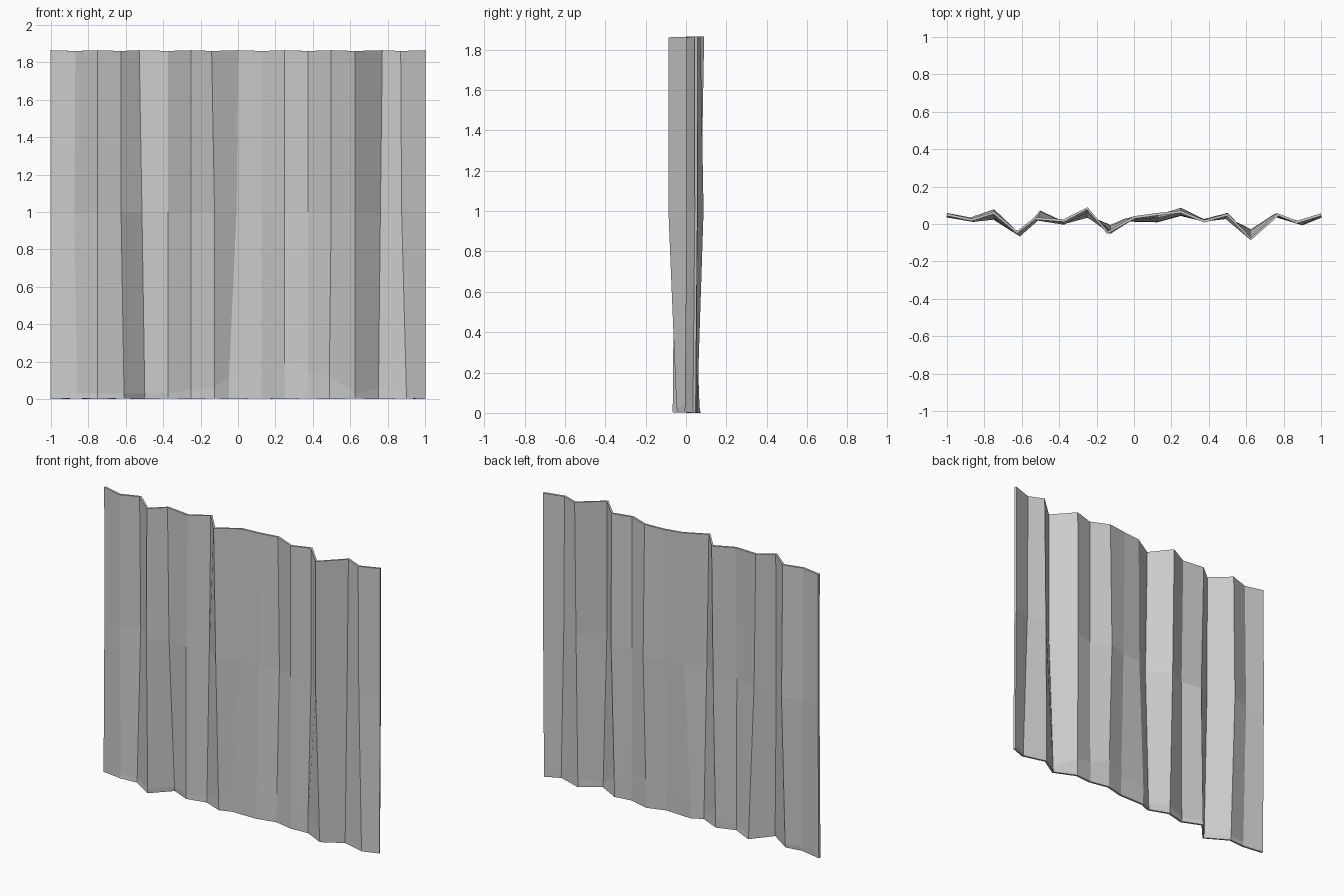
import bpy, bmesh

# Pleat depth (y) along the width, one value every 0.125 units
TOP = [.050, .022, .060, -.045, .030, .018, .083, -.045, .035, .052, .065, .015, .050, -.080, .050, .010, .050]
MID = [.052, .028, .072, -.050, .025, .003, .068, -.045, .030, .040, .080, .018, .053, -.080, .050, .010, .050]
LOW = [.042, .018, .030, -.060, .065, .006, .040, -.012, .020, .016, .050, .020, .033, -.035, .045, .000, .040]

# Sideways drift of the folds and uneven height of the fold near the hem
TOP_X = {1: .005, 4: -.03, 8: 0, 7: -.015, 14: .02, 15: -.005}
MID_X = {4: -.015, 8: -.01, 14: .01}
LOW_X = {1: .015, 3: .015, 8: -.05, 12: -.01, 15: .025}
HEM_Z = [.03, .03, .03, .03, .03, .03, .05, .06, .12, .14, .19, .14, .12, .03, .06, .04, .03]


def row(bm, depths, drift, heights):
    return [bm.verts.new((-1 + .125 * i + drift.get(i, 0), y, heights[i]))
            for i, y in enumerate(depths)]


# Pleated hanging sheet with a little thickness
bm = bmesh.new()
n = len(TOP)
top_z = [1.865 - (.004 if i % 2 else 0) for i in range(n)]
hem_y = [l + (m - l) * .12 for l, m in zip(LOW, MID)]
rows = [row(bm, LOW, LOW_X, [.003 * (i % 2) for i in range(n)]),
        row(bm, hem_y, LOW_X, HEM_Z),
        row(bm, MID, MID_X, [1.0] * n),
        row(bm, TOP, TOP_X, top_z)]
for a, b in zip(rows, rows[1:]):
    for i in range(n - 1):
        bm.faces.new((a[i], a[i + 1], b[i + 1], b[i]))

mesh = bpy.data.meshes.new("curtain")
bm.to_mesh(mesh)
bm.free()
curtain = bpy.data.objects.new("curtain", mesh)
bpy.context.collection.objects.link(curtain)
solid = curtain.modifiers.new("thickness", 'SOLIDIFY')
solid.thickness = .014
solid.offset = 0
